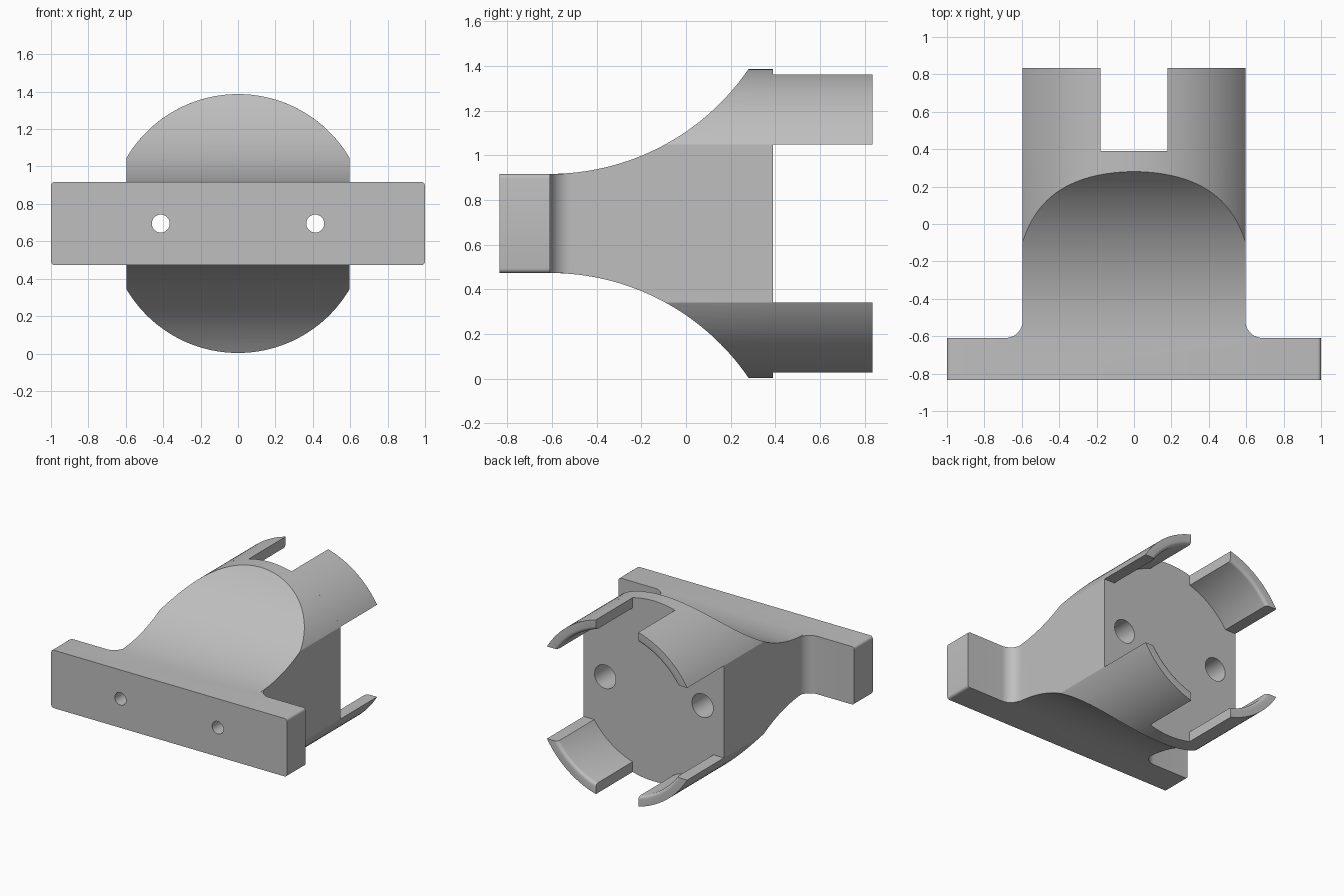
import bpy, bmesh, math
from math import sin, cos, pi, sqrt

if "Cube" in bpy.data.objects:
    bpy.data.objects.remove(bpy.data.objects["Cube"])

MID = 0.695      # height of the body axis
R = 0.692        # outer radius of the body
R_IN = 0.617     # inner radius of the arms
HALF_W = 0.595   # half width of the body
HALF_T = 0.222   # half height of the flange
FRONT, STEP, BACK, TIP = -0.835, -0.61, 0.39, 0.835

grey = bpy.data.materials.new("grey_plastic")
grey.use_nodes = True
colour = (0.52, 0.52, 0.52, 1)
grey.diffuse_color = colour
grey.node_tree.nodes["Principled BSDF"].inputs["Base Color"].default_value = colour


def finish(name, bm):
    bmesh.ops.recalc_face_normals(bm, faces=bm.faces)
    mesh = bpy.data.meshes.new(name)
    bm.to_mesh(mesh)
    bm.free()
    mesh.materials.append(grey)
    ob = bpy.data.objects.new(name, mesh)
    bpy.context.collection.objects.link(ob)
    return ob


def loft(name, sections, place, bevel_test=None):
    """Join equal-length 2D outlines, each given with its depth."""
    bm = bmesh.new()
    rings = [[bm.verts.new(place(u, v, d)) for u, v in pts] for d, pts in sections]
    n = len(rings[0])
    for a, b in zip(rings, rings[1:]):
        for i in range(n):
            j = (i + 1) % n
            bm.faces.new((a[i], a[j], b[j], b[i]))
    bm.faces.new(rings[0])
    bm.faces.new(rings[-1])
    if bevel_test:
        edges = [e for e in bm.edges if bevel_test(e)]
        bmesh.ops.bevel(bm, geom=edges, offset=0.02, segments=4,
                        profile=0.5, affect='EDGES')
    return finish(name, bm)


def along_x(u, v, d): return (d, u, v)
def along_y(u, v, d): return (u, d, v)
def along_z(u, v, d): return (u, v, d)


def rod(name, x, radius, y0, y1, segs):
    pts = [(x + radius * cos(2 * pi * i / segs), MID + radius * sin(2 * pi * i / segs))
           for i in range(segs)]
    return loft(name, [(y0, pts), (y1, pts)], along_y)


def activate(ob):
    bpy.ops.object.select_all(action='DESELECT')
    ob.select_set(True)
    bpy.context.view_layer.objects.active = ob


def combine(target, tool, operation):
    mod = target.modifiers.new(operation.lower(), 'BOOLEAN')
    mod.operation, mod.object, mod.solver = operation, tool, 'EXACT'
    activate(target)
    bpy.ops.object.modifier_apply(modifier=mod.name)
    bpy.data.objects.remove(tool)


# Body: flared side profile trimmed by a round cylinder
flare_r, crown_y, steps = 1.078, 0.28, 32
reach = math.asin((crown_y - STEP) / flare_r)
upper = []
for i in range(steps + 1):
    a = reach * i / steps
    upper.append((STEP + flare_r * sin(a), HALF_T + flare_r * (1 - cos(a))))
upper += [(crown_y + 0.01, 0.75), (BACK, 0.75)]
side = [(y, MID + h) for y, h in upper] + [(y, MID - h) for y, h in reversed(upper)]
body = loft("body", [(-HALF_W, side), (HALF_W, side)], along_x)
combine(body, rod("trim", 0, R, -1, 1, 128), 'INTERSECT')

# Flange: wide front plate with concave fillets into the body
fr = 0.095
half = [(1, FRONT), (1, STEP)]
for i in range(13):
    a = pi / 2 * i / 12
    half.append((HALF_W + fr - fr * sin(a), STEP + fr - fr * cos(a)))
plan = half + [(-x, y) for x, y in reversed(half)]
flange = loft("flange", [(MID - HALF_T, plan), (MID + HALF_T, plan)], along_z,
              lambda e: all(abs(v.co.x) > 0.99 for v in e.verts)
              and abs(e.verts[0].co.y - e.verts[1].co.y) > 0.1)
combine(body, flange, 'UNION')

# Screw holes, wider from the back
for x in (-0.413, 0.413):
    combine(body, rod("screw_hole", x, 0.048, -1, 1, 32), 'DIFFERENCE')
    combine(body, rod("head_recess", x, 0.09, STEP, 1, 40), 'DIFFERENCE')
body.name = "mount_body"


# Arms: four curved fingers with an eased inner edge at the tip
def arm_section(r_in, sx, sz, n=20):
    gap, low = 0.18, sqrt(R * R - HALF_W ** 2)

    def arc(r):
        a0, a1 = math.acos(gap / r), math.asin(low / r)
        return [(sx * r * cos(a0 + (a1 - a0) * i / n),
                 MID + sz * r * sin(a0 + (a1 - a0) * i / n)) for i in range(n + 1)]
    return arc(R) + arc(r_in)[::-1]


ease = 0.025
arms = []
for sx, side_name in ((1, "left"), (-1, "right")):
    for sz, level in ((1, "upper"), (-1, "lower")):
        sections = [(BACK, arm_section(R_IN, sx, sz))]
        for i in range(5):
            a = pi / 2 * i / 4
            sections.append((TIP - ease + ease * sin(a),
                             arm_section(R_IN + ease * (1 - cos(a)), sx, sz)))
        arms.append(loft(f"{level}_{side_name}_arm", sections, along_y))

for ob in [body] + arms:
    activate(ob)
    bpy.ops.object.shade_smooth_by_angle(angle=math.radians(28))
